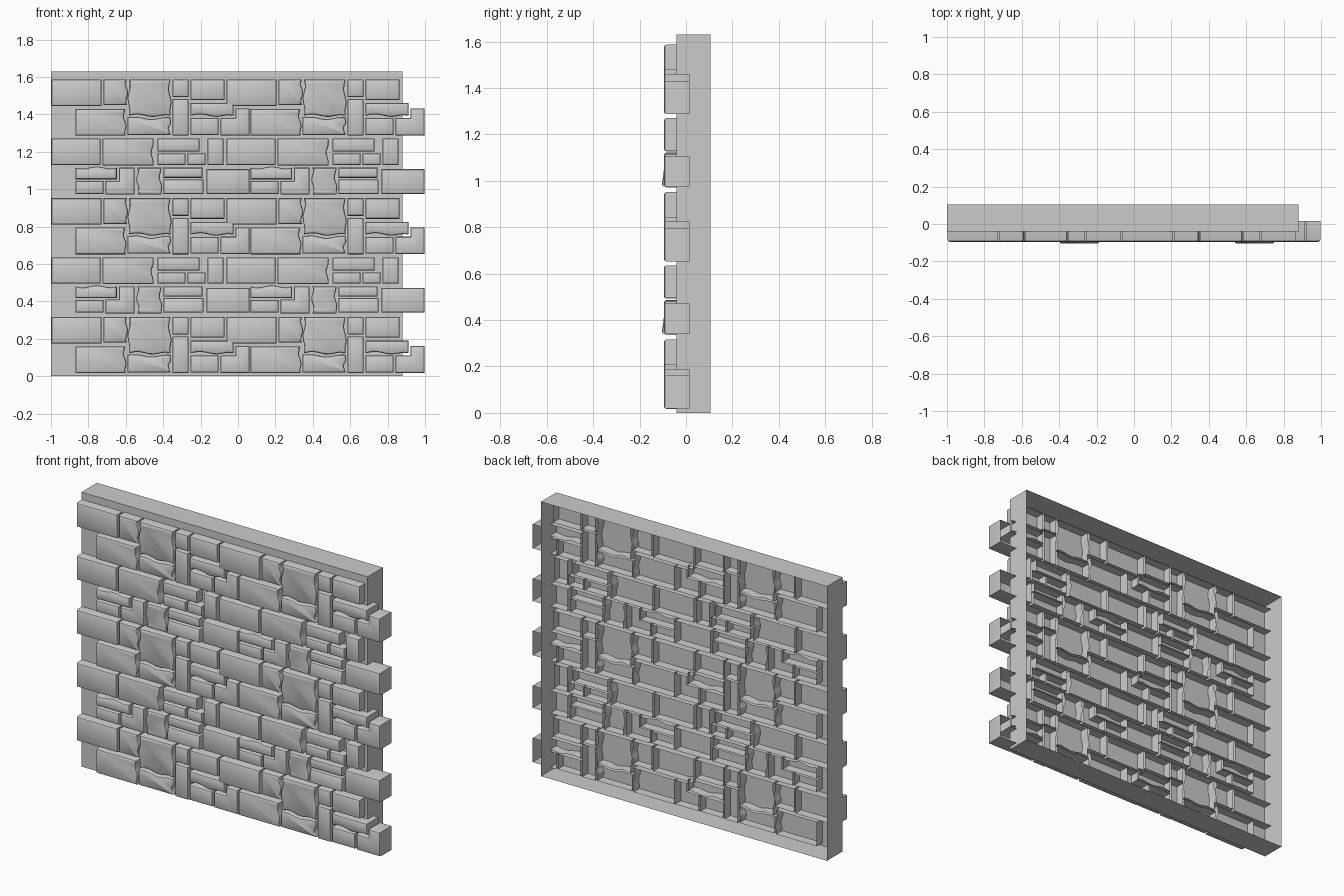
import bpy, bmesh, math, random
from mathutils import Vector

if "Cube" in bpy.data.objects:
    bpy.data.objects.remove(bpy.data.objects["Cube"])

random.seed(4)
STEP_X, STEP_Z = 0.936, 0.635      # repeat of the stone pattern
BACK, FRONT = 0.015, -0.095

# One pattern tile: name -> (left, bottom, right, top, rough sides, notch (w, h) at top left)
# sides are numbered 0 bottom, 1 right, 2 top, 3 left
TILE = {
    "row_a_long":       (-0.997, 1.445, -0.730, 1.587, (), None),
    "row_a_short":      (-0.719, 1.450, -0.594, 1.587, (1,), None),
    "row_a_tall":       (-0.584, 1.393, -0.361, 1.587, (0, 1, 3), None),
    "row_a_cube":       (-0.350, 1.493, -0.264, 1.587, (), None),
    "row_a_medium":     (-0.254, 1.477, -0.072, 1.587, (), None),
    "row_b_upright":    (-0.350, 1.287, -0.264, 1.482, (), None),
    "row_b_slim":       (-0.254, 1.393, -0.024, 1.460, (0,), None),
    "row_b_small":      (-0.254, 1.290, -0.104, 1.380, (), None),
    "row_b_notched":    (-0.094, 1.288,  0.061, 1.431, (), (0.08, 0.05)),
    "row_b_long":       (-0.869, 1.287, -0.602, 1.430, (1,), None),
    "row_b_low":        (-0.591, 1.290, -0.361, 1.385, (2, 1), None),
    "row_c_long":       (-0.997, 1.130, -0.735, 1.271, (), None),
    "row_c_broken":     (-0.725, 1.127, -0.452, 1.271, (1,), None),
    "row_c_slim":       (-0.430, 1.201, -0.206, 1.271, (), None),
    "row_c_small":      (-0.430, 1.130, -0.281, 1.190, (), None),
    "row_c_tiny":       (-0.270, 1.130, -0.174, 1.190, (), None),
    "row_c_upright":    (-0.163, 1.130, -0.078, 1.271, (), None),
    "row_d_slim":       (-0.869, 1.053, -0.648, 1.115, (2,), None),
    "row_d_small":      (-0.869, 0.975, -0.719, 1.043, (), None),
    "row_d_notched":    (-0.709, 0.971, -0.554, 1.115, (), (0.072, 0.07)),
    "row_d_broken":     (-0.538, 0.971, -0.409, 1.115, (1, 3), None),
    "row_d_thin":       (-0.398, 1.061, -0.190, 1.115, (), None),
    "row_d_tilted":     (-0.398, 0.975, -0.185, 1.053, (), None),
    "row_d_end":        (-0.168, 0.975,  0.061, 1.107, (), None),
}


def outline(left, bottom, right, top, rough, notch):
    """Counter-clockwise points of a stone with their inward directions."""
    corners = [Vector(c) for c in ((left, bottom), (right, bottom), (right, top))]
    if notch:
        w, h = notch
        corners += [Vector((left + w, top)), Vector((left + w, top - h)), Vector((left, top - h))]
    else:
        corners.append(Vector((left, top)))
    n = len(corners)
    inward = []
    for i in range(n):
        d = (corners[(i + 1) % n] - corners[i]).normalized()
        inward.append(Vector((-d.y, d.x)))
    pts = []
    for i in range(n):
        pts.append((corners[i], inward[i - 1] + inward[i]))
        if i in rough:
            phase = random.uniform(0, 6)
            for k in range(1, 8):
                t = k / 8
                wave = 0.009 * math.sin(math.pi * t) * math.sin(7 * t + phase)
                p = corners[i].lerp(corners[(i + 1) % n], t) + inward[i] * (wave + 0.002)
                pts.append((p, inward[i]))
    return pts


def stone_mesh(name, spec):
    """Hollow stone, open at the back, with a rounded front rim."""
    bm = bmesh.new()
    pts = outline(*spec)
    rings = []
    for y, inset in ((BACK, 0), (-0.083, 0), (-0.091, 0.003), (FRONT, 0.010)):
        ring = []
        for p, d in pts:
            q = p + d * inset
            lean = 0
            if "tilted" in name and y < 0:
                lean = 0.010 * (spec[3] - q.y) / (spec[3] - spec[1])
            ring.append(bm.verts.new((q.x, y - lean, q.y)))
        rings.append(ring)
    n = len(pts)
    for a, b in zip(rings, rings[1:]):
        for j in range(n):
            k = (j + 1) % n
            bm.faces.new((a[j], a[k], b[k], b[j]))
    bm.faces.new(rings[-1])
    mesh = bpy.data.meshes.new(name)
    bm.to_mesh(mesh)
    bm.free()
    return mesh


# Wall backing: thin box left open at the back
bm = bmesh.new()
bmesh.ops.create_cube(bm, size=1)
for v in bm.verts:
    v.co = ((v.co.x * 1.88) - 0.06, v.co.y * 0.145 + 0.0325, (v.co.z + 0.5) * 1.63)
bm.normal_update()
bmesh.ops.delete(bm, geom=[f for f in bm.faces if f.normal.y > 0.9], context='FACES')
wall = bpy.data.meshes.new("wall_backing")
bm.to_mesh(wall)
bm.free()
bpy.context.collection.objects.link(bpy.data.objects.new("wall_backing", wall))

# Stones: each mesh is repeated two across and up to three high
for name, spec in TILE.items():
    mesh = stone_mesh(name, spec)
    first = None
    for row in range(3):
        if row == 2 and name[4] in "cd":
            continue               # the lowest tile only has its upper two rows
        for col in range(2):
            stone = bpy.data.objects.new(f"stone_{name}_{row}_{col}", mesh)
            stone.location = (col * STEP_X, 0, -row * STEP_Z)
            bpy.context.collection.objects.link(stone)
            first = first or stone
    bpy.ops.object.select_all(action='DESELECT')
    first.select_set(True)
    bpy.context.view_layer.objects.active = first
    bpy.ops.object.shade_smooth_by_angle(angle=math.radians(35))
